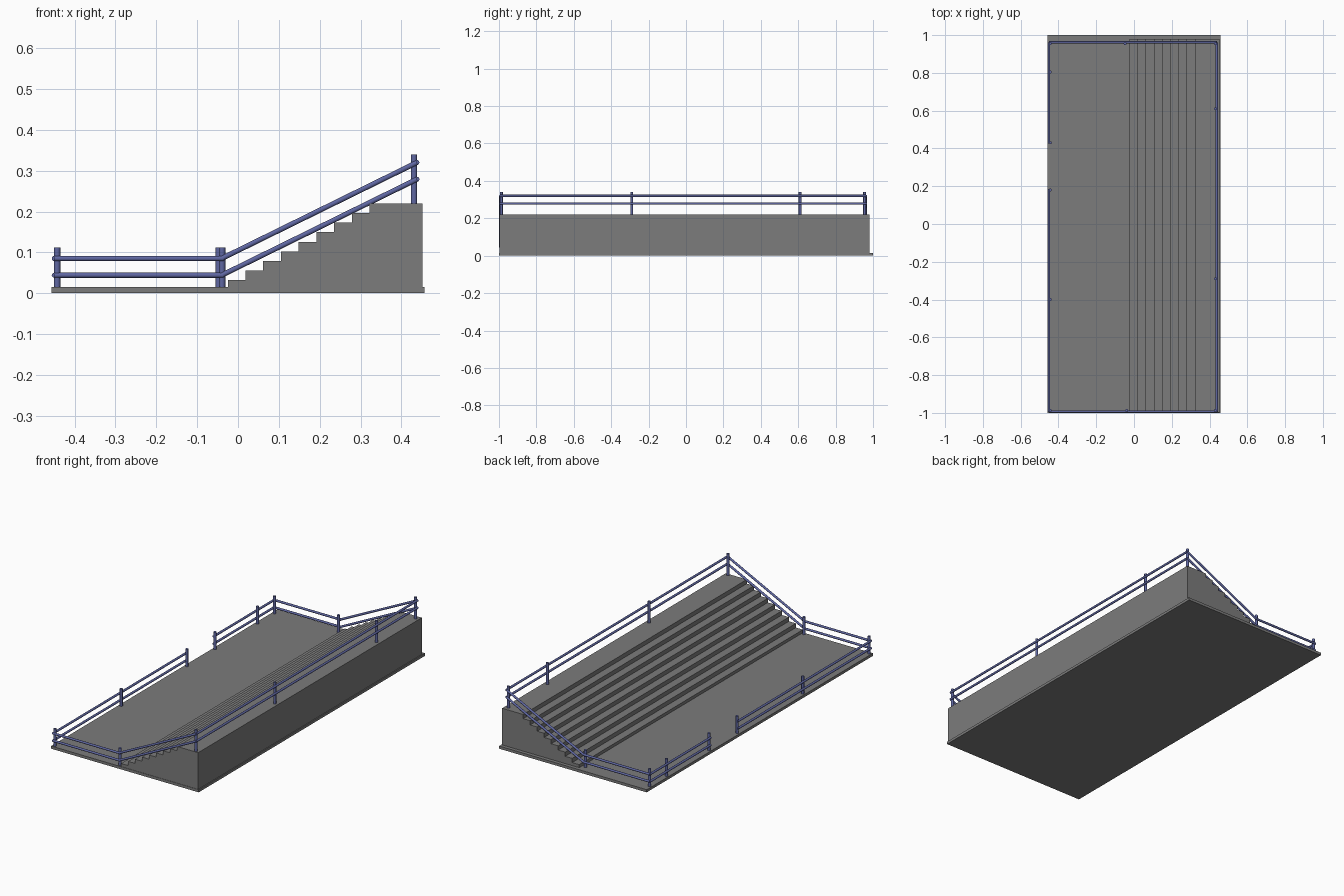
import bpy, bmesh
from mathutils import Vector

if "Cube" in bpy.data.objects:
    bpy.data.objects.remove(bpy.data.objects["Cube"])


def material(name, rgb):
    m = bpy.data.materials.new(name)
    m.diffuse_color = (*rgb, 1)
    m.use_nodes = True
    m.node_tree.nodes["Principled BSDF"].inputs["Base Color"].default_value = m.diffuse_color
    return m


GREY = material("concrete grey", (0.2, 0.2, 0.2))
BLUE = material("rail blue", (0.115, 0.135, 0.36))


def add_object(name, bm, mat):
    bmesh.ops.recalc_face_normals(bm, faces=bm.faces)
    me = bpy.data.meshes.new(name)
    bm.to_mesh(me)
    bm.free()
    me.materials.append(mat)
    ob = bpy.data.objects.new(name, me)
    bpy.context.collection.objects.link(ob)
    return ob


def extrude_profile(name, pts, y0, y1, mat):
    bm = bmesh.new()
    face = bm.faces.new([bm.verts.new((x, y0, z)) for x, z in pts])
    ext = bmesh.ops.extrude_face_region(bm, geom=[face])
    moved = [v for v in ext["geom"] if isinstance(v, bmesh.types.BMVert)]
    bmesh.ops.translate(bm, verts=moved, vec=(0, y1 - y0, 0))
    return add_object(name, bm, mat)


def rod(name, a, b, r, sides=12):
    a, b = Vector(a), Vector(b)
    d = b - a
    bm = bmesh.new()
    bmesh.ops.create_cone(bm, cap_ends=True, segments=sides,
                          radius1=r, radius2=r, depth=d.length)
    ob = add_object(name, bm, BLUE)
    for p in ob.data.polygons:
        p.use_smooth = len(p.vertices) == 4
    ob.location = (a + b) / 2
    ob.rotation_mode = 'QUATERNION'
    ob.rotation_quaternion = Vector((0, 0, 1)).rotation_difference(d)
    return ob


# Base slab
extrude_profile("base_slab", [(-0.457, 0), (0.457, 0), (0.457, 0.015), (-0.457, 0.015)],
                -1, 1, GREY)

# Staircase: nine risers, the last tread being the wide upper landing
profile = [(-0.025, 0.01)]
for i in range(9):
    x, z = -0.025 + 0.0434 * i, 0.032 + 0.0235 * i
    profile += [(x, z), (x + 0.0434 if i < 8 else 0.452, z)]
profile.append((0.452, 0.01))
extrude_profile("staircase", profile, -0.998, 0.98, GREY)

# Posts
LOW, HIGH = 0.014, 0.218
POST_H, POST_R = 0.098, 0.0078
XL, XR, YF, YB = -0.443, 0.431, -0.987, 0.955
for y in (YF, -0.40, 0.18, 0.43, 0.805, YB):
    rod("lower_post", (XL, y, LOW), (XL, y, LOW + POST_H), POST_R)
for y in (YF, -0.29, 0.61, YB):
    rod("upper_post", (XR, y, HIGH), (XR, y, HIGH + 0.122), POST_R)
for x, y in ((-0.039, YF), (-0.047, YB)):
    rod("middle_post", (x, y, LOW), (x, y, LOW + POST_H), POST_R)

# Rails, two heights, running along the outer side of the posts
RAIL_R, OUT = 0.0062, 0.007
for dz in (0.0, 0.041):
    zl, zh = 0.044 + dz, 0.279 + dz
    xl, xr = XL - OUT, XR + OUT
    for y0, y1 in ((YF - OUT, 0.185), (0.425, YB + OUT)):
        rod("lower_rail", (xl, y0, zl), (xl, y1, zl), RAIL_R)
    rod("upper_rail", (xr, YF - OUT, zh), (xr, YB + OUT, zh), RAIL_R)
    for y in (YF - OUT * 0.8, YB + OUT):
        rod("end_rail", (xl, y, zl), (-0.036, y, zl), RAIL_R)
        rod("sloped_rail", (-0.04, y, zl), (xr, y, zh), RAIL_R)
